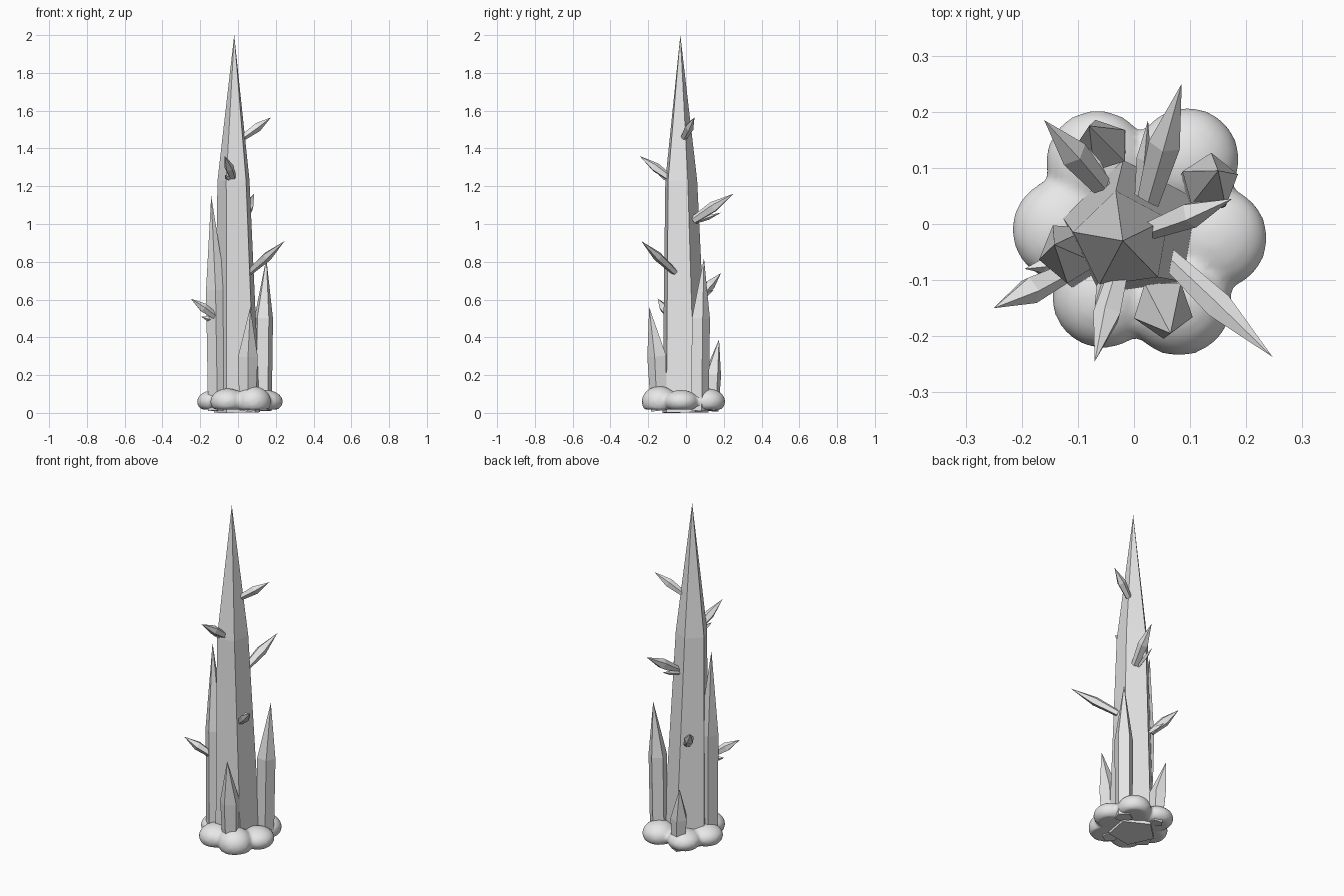
import bpy, bmesh, math
from mathutils import Vector, Matrix

cube = bpy.data.objects.get("Cube")
if cube:
    bpy.data.objects.remove(cube)

grey = bpy.data.materials.new("stone_grey")
grey.use_nodes = True
grey.diffuse_color = (0.8, 0.8, 0.8, 1)
grey.node_tree.nodes["Principled BSDF"].inputs["Base Color"].default_value = (0.8, 0.8, 0.8, 1)


def finish(name, bm):
    mesh = bpy.data.meshes.new(name)
    bmesh.ops.recalc_face_normals(bm, faces=bm.faces)
    bm.to_mesh(mesh)
    bm.free()
    mesh.materials.append(grey)
    obj = bpy.data.objects.new(name, mesh)
    bpy.context.collection.objects.link(obj)
    return obj


def crystal(name, base, shoulder, tip, r_base, r_shoulder, turn=0, sides=5):
    """Faceted prism from base to shoulder, closed by a point."""
    base, shoulder, tip = Vector(base), Vector(shoulder), Vector(tip)
    spin = Vector((0, 0, 1)).rotation_difference(tip - base)
    bm = bmesh.new()
    rings = []
    for centre, r in ((base, r_base), (shoulder, r_shoulder)):
        ring = []
        for i in range(sides):
            a = math.radians(turn) + math.tau * i / sides
            ring.append(bm.verts.new(centre + spin @ Vector((r * math.cos(a), r * math.sin(a), 0))))
        rings.append(ring)
    apex = bm.verts.new(tip)
    low, high = rings
    bm.faces.new(low[::-1])
    for i in range(sides):
        j = (i + 1) % sides
        bm.faces.new((low[i], low[j], high[j], high[i]))
        bm.faces.new((high[i], high[j], apex))
    return finish(name, bm)


# Tall central spire and the four crystals around its foot
crystal("main_spire", (0, -0.01, 0.002), (-0.02, -0.03, 1.23), (-0.02, -0.03, 2), 0.13, 0.09, 26)
crystal("left_crystal", (-0.105, -0.06, 0.012), (-0.115, -0.05, 0.65), (-0.142, -0.037, 1.15), 0.055, 0.056, 50)
crystal("right_crystal", (0.13, 0.07, 0.012), (0.135, 0.075, 0.5), (0.15, 0.095, 0.82), 0.05, 0.052, 15)
crystal("front_crystal", (0.05, -0.14, 0.012), (0.052, -0.15, 0.3), (0.065, -0.195, 0.56), 0.045, 0.055, 55)
crystal("back_crystal", (-0.045, 0.135, 0.012), (-0.055, 0.14, 0.2), (-0.08, 0.175, 0.39), 0.038, 0.048, 35)

# Thorns on the spire: base, tip and thickness
thorns = [
    ((0.03, -0.01, 1.46), (0.175, 0.045, 1.565), 0.025),
    ((-0.025, -0.08, 1.24), (-0.07, -0.245, 1.36), 0.026),
    ((0.025, 0.04, 1.02), (0.085, 0.25, 1.16), 0.03),
    ((0.06, -0.06, 0.745), (0.247, -0.237, 0.91), 0.026),
    ((-0.12, -0.085, 0.51), (-0.25, -0.15, 0.605), 0.026),
    ((-0.06, 0.07, 0.615), (-0.16, 0.185, 0.74), 0.028),
]
for n, (base, tip, r) in enumerate(thorns):
    mid = Vector(base).lerp(Vector(tip), 0.5)
    crystal(f"thorn_{n + 1}", base, mid, tip, r * 0.7, r, 20 * n)

# Short spurs beside some of the thorns
spurs = [
    ((-0.04, -0.08, 1.23), (-0.07, -0.145, 1.26)),
    ((0.01, 0.05, 1.01), (0.025, 0.185, 1.06)),
    ((-0.13, -0.07, 0.49), (-0.195, -0.08, 0.51)),
    ((-0.05, 0.07, 0.61), (-0.09, 0.145, 0.65)),
]
for n, (base, tip) in enumerate(spurs):
    mid = Vector(base).lerp(Vector(tip), 0.5)
    crystal(f"spur_{n + 1}", base, mid, tip, 0.009, 0.013, 0, 4)

# Lumpy foot: flat-bottomed mounds merged into one soft mass (x, y, radius, top)
mounds = [
    (-0.125, -0.01, 0.093, 0.122), (-0.065, 0.11, 0.093, 0.12),
    (0.095, 0.115, 0.093, 0.13), (0.145, -0.025, 0.093, 0.122),
    (0.08, -0.14, 0.095, 0.142), (-0.055, -0.13, 0.092, 0.13),
    (0, -0.01, 0.14, 0.1),
]
bm = bmesh.new()
for x, y, r, top in mounds:
    place = Matrix.Translation((x, y, 0.06)) @ Matrix.Diagonal((r, r, top - 0.06, 1))
    bmesh.ops.create_icosphere(bm, subdivisions=3, radius=1, matrix=place)
for v in bm.verts:
    v.co.z = max(v.co.z, 0.018)
foot = finish("lumpy_foot", bm)
remesh = foot.modifiers.new("merge", 'REMESH')
remesh.mode = 'VOXEL'
remesh.voxel_size = 0.01
remesh.use_smooth_shade = True
soften = foot.modifiers.new("soften", 'SMOOTH')
soften.factor = 0.5
soften.iterations = 4
